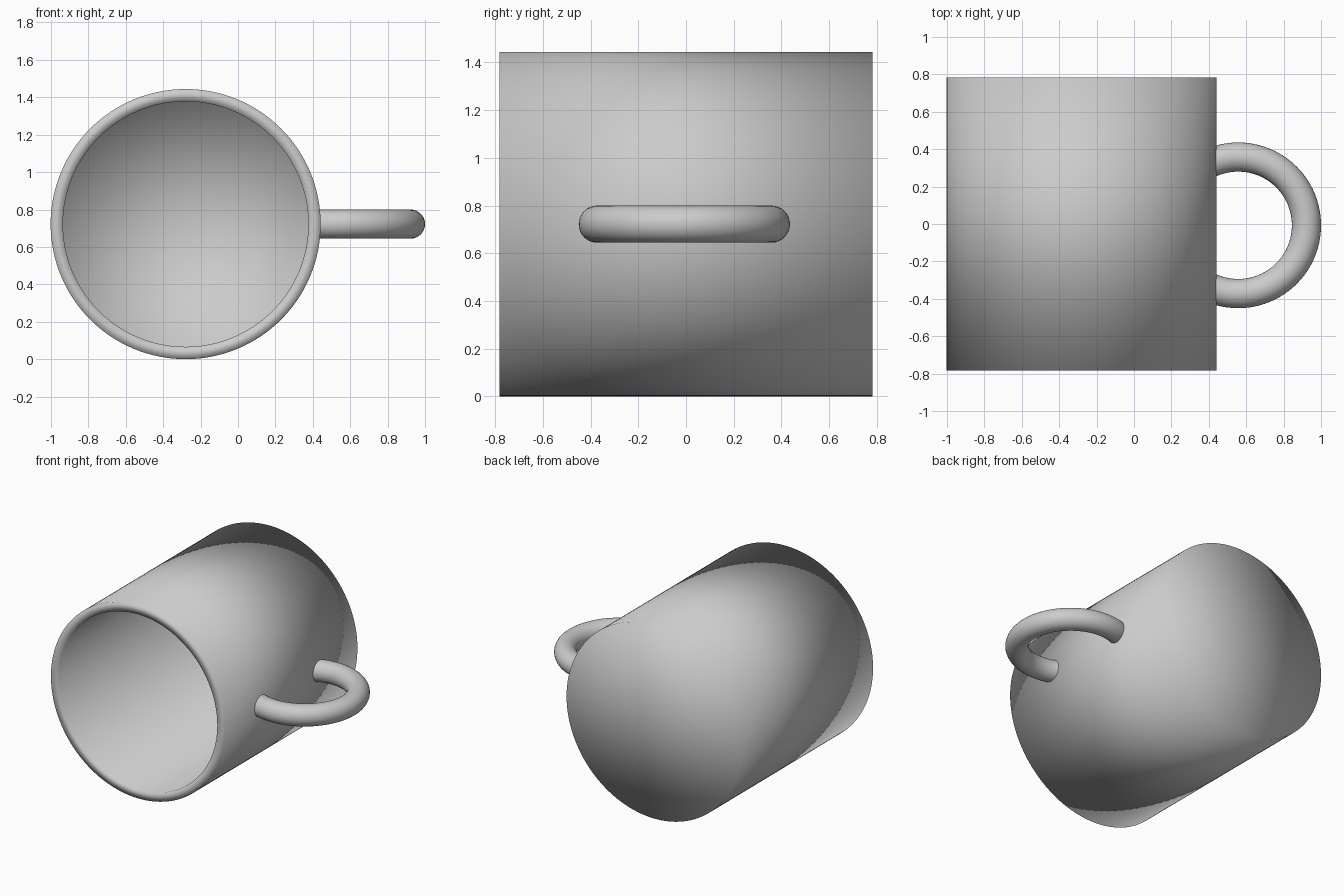
import bpy, bmesh, math
from mathutils import Vector, Matrix

if "Cube" in bpy.data.objects:
    bpy.data.objects.remove(bpy.data.objects["Cube"])

CX, CZ = -0.28, 0.722          # mug axis runs along y
R_OUT, R_IN = 0.722, 0.656
Y_RIM, Y_BASE, Y_FLOOR = -0.782, 0.782, 0.716


def finish(bm, name):
    bmesh.ops.recalc_face_normals(bm, faces=bm.faces[:])
    mesh = bpy.data.meshes.new(name)
    bm.to_mesh(mesh)
    bm.free()
    mesh.shade_smooth()
    obj = bpy.data.objects.new(name, mesh)
    bpy.context.collection.objects.link(obj)
    return obj


def spin(points, closed, center, axis, steps):
    """Revolve a profile a full turn and weld the seam."""
    bm = bmesh.new()
    vs = [bm.verts.new(p) for p in points]
    pairs = list(zip(vs, vs[1:])) + ([(vs[-1], vs[0])] if closed else [])
    es = [bm.edges.new(p) for p in pairs]
    bmesh.ops.spin(bm, geom=vs + es, cent=center, axis=axis,
                   angle=2 * math.pi, steps=steps)
    bmesh.ops.remove_doubles(bm, verts=bm.verts[:], dist=1e-4)
    return bm


# Cup: outer base, outer wall, rim, inner wall, inner floor
profile = [(0, Y_BASE), (R_OUT, Y_BASE), (R_OUT, Y_RIM),
           (R_IN, Y_RIM), (R_IN, Y_FLOOR), (0, Y_FLOOR)]
cup = spin([(CX + r, y, CZ) for r, y in profile], False,
           (CX, 0, CZ), (0, 1, 0), 128)
finish(cup, "mug_body")

# Handle: ring cut off inside the cup wall
HX, HY, MAJOR, MINOR = 0.557, -0.007, 0.365, 0.078
circle = [(HX + MAJOR + MINOR * math.cos(2 * math.pi * i / 32), HY,
           CZ + MINOR * math.sin(2 * math.pi * i / 32)) for i in range(32)]
ring = spin(circle, True, (HX, HY, CZ), (0, 0, 1), 96)
bmesh.ops.bisect_plane(ring, geom=ring.verts[:] + ring.edges[:] + ring.faces[:],
                       plane_co=(0.41, 0, 0), plane_no=(1, 0, 0), clear_inner=True)
finish(ring, "mug_handle")
